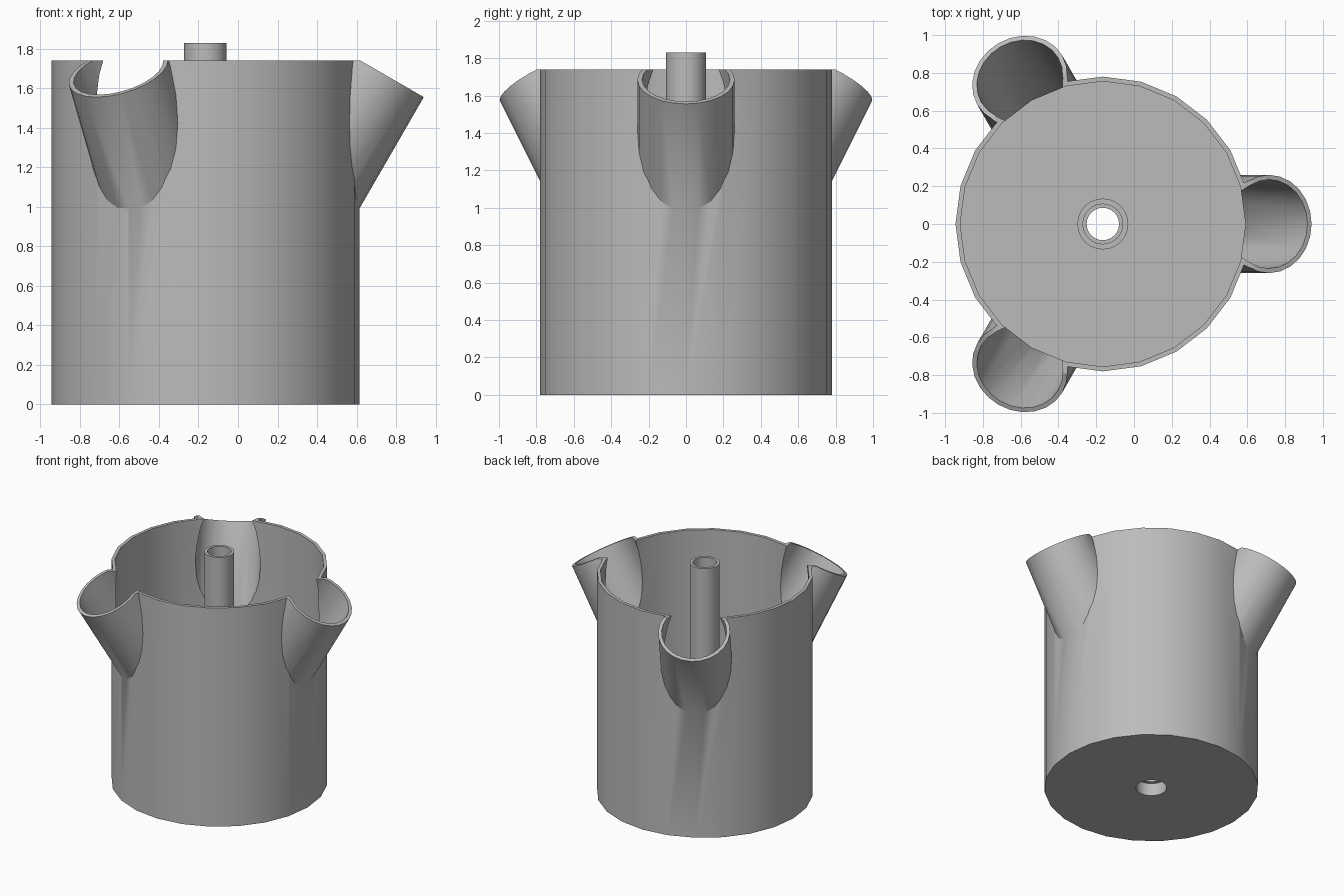
import bpy, bmesh, math
from mathutils import Matrix, Vector

cube = bpy.data.objects.get("Cube")
if cube:
    bpy.data.objects.remove(cube, do_unlink=True)

CX = -0.165          # axis of the pot
R, WALL = 0.78, 0.025
HEIGHT = 1.74
CUP_R, TILT = 0.26, math.radians(30)
SIDES = 24

grey = bpy.data.materials.new("plain grey")
grey.use_nodes = True
colour = (0.5, 0.5, 0.5, 1)
grey.diffuse_color = colour
grey.node_tree.nodes["Principled BSDF"].inputs["Base Color"].default_value = colour


def cylinder(name, radius, z0, z1, place=Matrix.Identity(4)):
    """Capped cylinder between two heights on the local z axis."""
    bm = bmesh.new()
    bmesh.ops.create_cone(
        bm, cap_ends=True, segments=SIDES, radius1=radius, radius2=radius,
        depth=z1 - z0, matrix=place @ Matrix.Translation((0, 0, (z0 + z1) / 2)))
    mesh = bpy.data.meshes.new(name)
    bm.to_mesh(mesh)
    bm.free()
    mesh.materials.append(grey)
    obj = bpy.data.objects.new(name, mesh)
    bpy.context.collection.objects.link(obj)
    return obj


def combine(target, tool, operation):
    """Apply a boolean and discard the tool."""
    tool.hide_render = True
    mod = target.modifiers.new("cut", "BOOLEAN")
    mod.operation = operation
    mod.solver = "EXACT"
    mod.object = tool
    bpy.context.view_layer.objects.active = target
    bpy.ops.object.modifier_apply(modifier=mod.name)
    bpy.data.objects.remove(tool, do_unlink=True)


def finish(obj):
    bpy.ops.object.select_all(action="DESELECT")
    obj.select_set(True)
    bpy.context.view_layer.objects.active = obj
    bpy.ops.object.shade_smooth_by_angle(angle=math.radians(30))


axis = Matrix.Translation((CX, 0, 0))

# Three cups lean outward, their mouths square to their own axes
cup_frames = [
    axis @ Matrix.Rotation(math.radians(turn), 4, "Z")
    @ Matrix.Translation((0.88, 0, 1.685)) @ Matrix.Rotation(TILT, 4, "Y")
    for turn in (0, 120, 240)]

# Pot outside, with cups joined on
pot = cylinder("pot_with_cups", R, 0, 2.0, axis)
for frame in cup_frames:
    combine(pot, cylinder("cup", CUP_R, -1.2, 0, frame), "UNION")

# Level rim, then the hollow of pot and cups
combine(pot, cylinder("rim_trim", 3, HEIGHT, 3, axis), "DIFFERENCE")
combine(pot, cylinder("pot_hollow", R - WALL, WALL, 2.5, axis), "DIFFERENCE")
for frame in cup_frames:
    combine(pot, cylinder("cup_hollow", CUP_R - WALL, -1.15, 0.4, frame), "DIFFERENCE")


def socket():
    return cylinder("socket", 0.113, -0.1, 0.1, axis)


# Socket opening in the floor
combine(pot, socket(), "DIFFERENCE")
finish(pot)

# Central pipe on a wider socket collar
pipe = cylinder("central_pipe", 0.135, 0.01, 0.125, axis)
combine(pipe, cylinder("pipe_shaft", 0.108, 0.05, 1.83, axis), "UNION")
combine(pipe, socket(), "DIFFERENCE")
combine(pipe, cylinder("pipe_bore", 0.086, 0.05, 2.2, axis), "DIFFERENCE")
finish(pipe)
